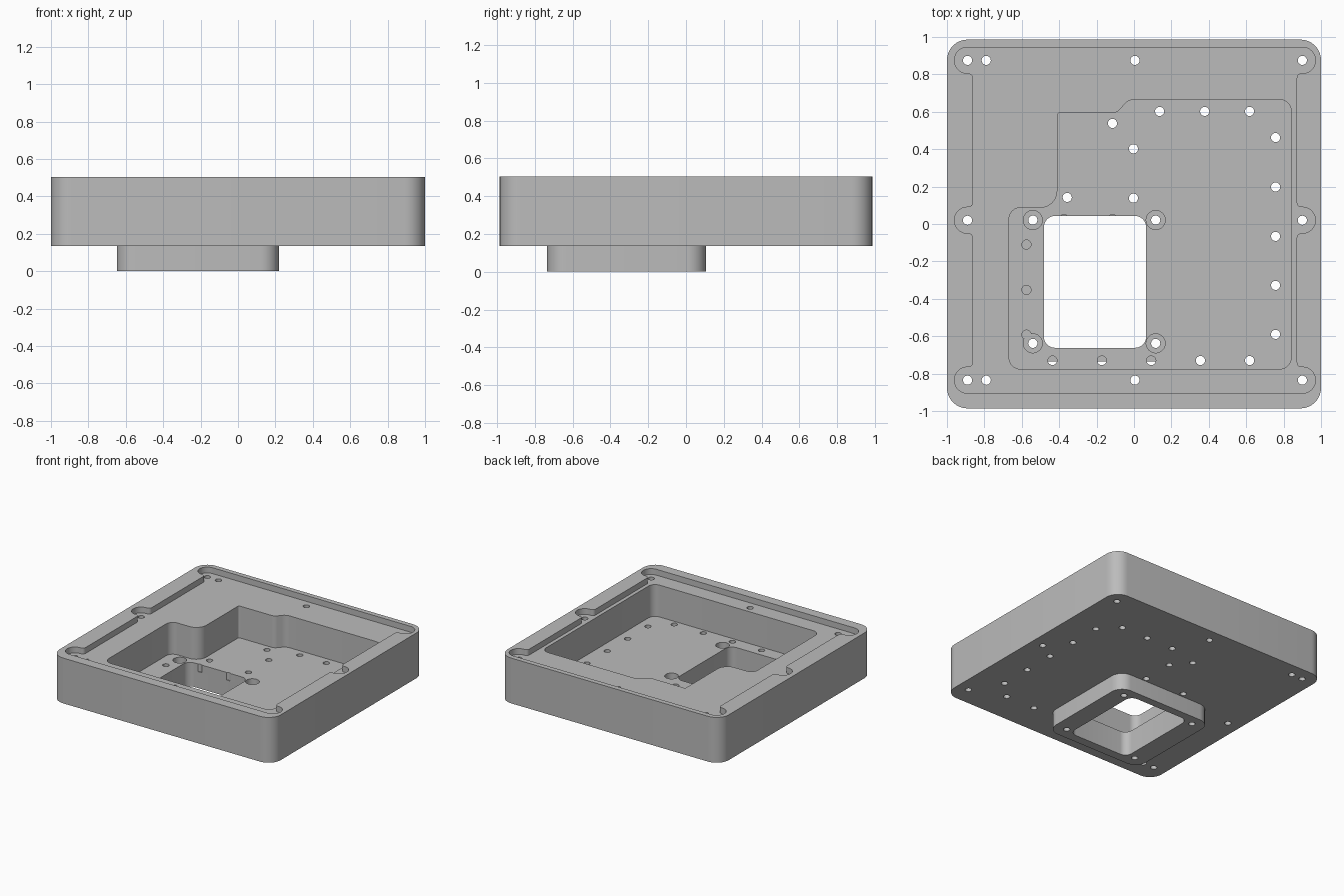
import bpy, bmesh, math
from mathutils import Vector

cube = bpy.data.objects.get("Cube")
if cube:
    bpy.data.objects.remove(cube, do_unlink=True)

grey = bpy.data.materials.new("machined grey")
grey.use_nodes = True
grey.diffuse_color = (0.5, 0.5, 0.5, 1)
grey.node_tree.nodes["Principled BSDF"].inputs["Base Color"].default_value = (0.5, 0.5, 0.5, 1)


def fillet(corners, steps=8):
    """Round each (x, y, radius) corner of a polygon with an arc."""
    points = []
    for i, (x, y, r) in enumerate(corners):
        p = Vector((x, y))
        a = (Vector(corners[i - 1][:2]) - p).normalized()
        b = (Vector(corners[(i + 1) % len(corners)][:2]) - p).normalized()
        half = a.angle(b) / 2
        centre = p + (a + b).normalized() * (r / math.sin(half))
        reach = r / math.tan(half)
        start, end = p + a * reach - centre, p + b * reach - centre
        sweep = math.pi - 2 * half
        for k in range(steps + 1):
            t = k / steps
            spoke = (start * math.sin((1 - t) * sweep) + end * math.sin(t * sweep)) / math.sin(sweep)
            points.append(centre + spoke)
    return points


def rectangle(x0, x1, y0, y1, r):
    return fillet([(x0, y0, r), (x1, y0, r), (x1, y1, r), (x0, y1, r)])


def circle(x, y, r, sides=24):
    return [Vector((x + r * math.cos(math.tau * k / sides), y + r * math.sin(math.tau * k / sides)))
            for k in range(sides)]


def extrude(name, outlines, z0, z1):
    """Make one object of upright prisms from 2D outlines."""
    bm = bmesh.new()
    for outline in outlines:
        face = bm.faces.new([bm.verts.new((p.x, p.y, z0)) for p in outline])
        top = bmesh.ops.extrude_face_region(bm, geom=[face])["geom"]
        bmesh.ops.translate(bm, vec=(0, 0, z1 - z0),
                            verts=[g for g in top if isinstance(g, bmesh.types.BMVert)])
    bmesh.ops.remove_doubles(bm, verts=bm.verts, dist=0.0003)
    bmesh.ops.recalc_face_normals(bm, faces=bm.faces)
    mesh = bpy.data.meshes.new(name)
    bm.to_mesh(mesh)
    bm.free()
    mesh.materials.append(grey)
    obj = bpy.data.objects.new(name, mesh)
    bpy.context.collection.objects.link(obj)
    return obj


def cut(target, outlines, z0, z1):
    """Subtract prisms from the target and remove the cutter."""
    cutter = extrude("cutter", outlines, z0, z1)
    cutter.hide_render = True
    mod = target.modifiers.new("cut", "BOOLEAN")
    mod.operation, mod.solver, mod.object = "DIFFERENCE", "EXACT", cutter
    bpy.context.view_layer.objects.active = target
    bpy.ops.object.modifier_apply(modifier=mod.name)
    bpy.data.objects.remove(cutter, do_unlink=True)


SEAM, FLOOR, LEDGE, TOP = 0.135, 0.197, 0.457, 0.505
ABOVE = 0.7
MX, MY = 0.005, 0.02    # centre of the screw pattern

# Main tray and the collar beneath it
tray = extrude("tray_body", [rectangle(-1, 1, -0.986, 0.986, 0.11)], SEAM, TOP)
collar = extrude("lower_collar", [rectangle(-0.648, 0.22, -0.735, 0.107, 0.1)], 0, SEAM)

# Shallow lid recess with rounded ears around the screws
ear, neck, edge, bay = 0.069, 0.025, 0.865, 0.965
right_side = [(bay, -0.925, ear), (bay, -0.785, ear), (edge, -0.785, neck),
              (edge, -0.07, neck), (bay, -0.07, ear), (bay, 0.07, ear),
              (edge, 0.07, neck), (edge, 0.785, neck), (bay, 0.785, ear), (bay, 0.925, ear)]
left_side = [(-x, -y, r) for x, y, r in right_side]
cut(tray, [fillet([(x + MX, y + MY, r) for x, y, r in right_side + left_side])], LEDGE, ABOVE)

# Deep stepped pocket
pocket = fillet([(-0.668, -0.775, 0.06), (0.84, -0.775, 0.06), (0.84, 0.665, 0.06),
                 (-0.03, 0.665, 0.07), (-0.09, 0.595, 0.05), (-0.41, 0.595, 0.015),
                 (-0.41, 0.087, 0.09), (-0.668, 0.087, 0.06)])
cut(tray, [pocket], FLOOR, ABOVE)

# Window through tray and collar
window = rectangle(-0.482, 0.065, -0.662, 0.043, 0.06)
for part in (tray, collar):
    cut(part, [window], -0.1, ABOVE)

# Lid screw holes in the ledge
lid_holes = [(x, y) for x in (-0.89, -0.79, 0.005, 0.9) for y in (-0.835, 0.875)]
lid_holes += [(-0.89, MY), (0.9, MY)]

# Small holes around the pocket floor
floor_holes = [(x, 0.602) for x in (0.137, 0.378, 0.618)]
floor_holes += [(0.757, y) for y in (0.462, 0.198, -0.066, -0.328, -0.59)]
floor_holes += [(x, -0.73) for x in (0.618, 0.355, 0.092, -0.172, -0.436)]
floor_holes += [(-0.575, y) for y in (-0.592, -0.352, -0.11)]
floor_holes += [(-0.115, 0.538), (-0.003, 0.402), (-0.357, 0.142), (-0.003, 0.138),
                (-0.375, 0.026), (-0.115, 0.026)]
cut(tray, [circle(x, y, 0.0245) for x, y in lid_holes + floor_holes], 0.05, ABOVE)

# Collar screws: wide clearance in the tray floor, narrow bore in the collar
collar_screws = [(x, y) for x in (-0.541, 0.116) for y in (-0.638, 0.021)]
cut(tray, [circle(x, y, 0.051, 32) for x, y in collar_screws], 0.05, ABOVE)
cut(collar, [circle(x, y, 0.0245) for x, y in collar_screws], -0.1, 0.3)

# Smooth rounded corners, keep machined edges crisp
for part in (tray, collar):
    bpy.ops.object.select_all(action="DESELECT")
    part.select_set(True)
    bpy.context.view_layer.objects.active = part
    bpy.ops.object.shade_smooth_by_angle(angle=math.radians(30))
